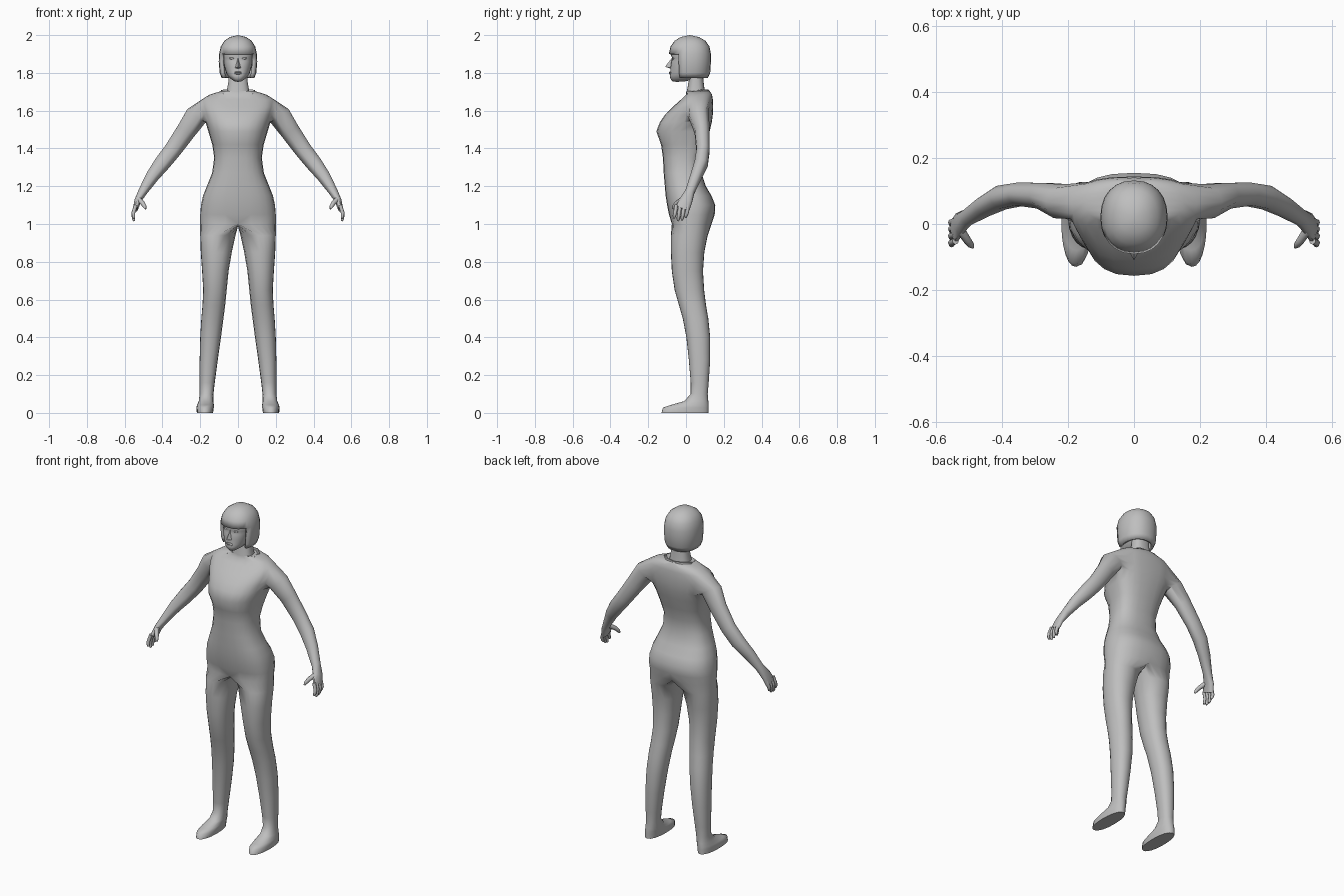
import bpy, bmesh, math
from mathutils import Vector, Matrix

if "Cube" in bpy.data.objects:
    bpy.data.objects.remove(bpy.data.objects["Cube"])

grey = bpy.data.materials.new("plain grey")
grey.diffuse_color = (0.52, 0.52, 0.52, 1)
grey.use_nodes = True
grey.node_tree.nodes["Principled BSDF"].inputs["Base Color"].default_value = grey.diffuse_color
N = 13    # points on a half ring, front to back


def spow(v, e):
    return math.copysign(abs(v) ** e, v)


def half_ring(z, w, yf, yb, yc, e=0.8):
    """Right half of a cross-section, from the front midline to the back."""
    pts = []
    for i in range(N):
        t = math.pi * i / (N - 1)
        c = spow(math.cos(t), e) if i != (N - 1) / 2 else 0
        x = 0 if i in (0, N - 1) else w * math.sin(t) ** e
        pts.append(Vector((x, yc - c * ((yc - yf) if c > 0 else (yb - yc)), z)))
    return pts


def leg_ring(z, xi, xo, yf, yb, e=0.9):
    """Closed ring: outer half first, then the inner half back to front."""
    cx, rx, cy, ry = (xi + xo) / 2, (xo - xi) / 2, (yf + yb) / 2, (yb - yf) / 2
    ts = [math.pi * i / (N - 1) for i in range(N)]
    ts += [math.pi + math.pi * i / 8 for i in range(1, 8)]
    return [Vector((cx + rx * spow(math.sin(t), e), cy - ry * spow(math.cos(t), e), z)) for t in ts]


def tube_rings(path, angles):
    """Elliptical rings along a list of (centre, y radius, upper radius)."""
    cs = [Vector(p[0]) for p in path]
    out = []
    for i, (c, ru, rv) in enumerate(path):
        d = (cs[min(i + 1, len(cs) - 1)] - cs[max(i - 1, 0)]).normalized()
        u = (Vector((0, 1, 0)) - d * d.y).normalized()
        v = d.cross(u)
        out.append([cs[i] + u * ru * math.cos(a) + v * rv * math.sin(a) for a in angles])
    return out


def add(bm, pts):
    return [bm.verts.new(p) for p in pts]


def skin(bm, rows, closed, skip=lambda r, c: False):
    for r in range(len(rows) - 1):
        a, b = rows[r], rows[r + 1]
        n = len(a)
        for c in range(n if closed else n - 1):
            if not skip(r, c):
                d = (c + 1) % n
                bm.faces.new((a[c], a[d], b[d], b[c]))


def tube(bm, path, sides=8):
    rows = [add(bm, r) for r in tube_rings(path, [2 * math.pi * i / sides for i in range(sides)])]
    skin(bm, rows, True)
    bm.faces.new(rows[0])
    bm.faces.new(rows[-1])


def finish(bm, name, angle=60, mirror=True):
    bmesh.ops.remove_doubles(bm, verts=bm.verts, dist=1e-5)
    if mirror:
        bmesh.ops.mirror(bm, geom=bm.verts[:] + bm.edges[:] + bm.faces[:],
                         matrix=Matrix.Identity(4), merge_dist=1e-4, axis='X')
    bmesh.ops.recalc_face_normals(bm, faces=bm.faces)
    me = bpy.data.meshes.new(name)
    bm.to_mesh(me)
    bm.free()
    me.materials.append(grey)
    ob = bpy.data.objects.new(name, me)
    bpy.context.collection.objects.link(ob)
    bpy.ops.object.select_all(action='DESELECT')
    ob.select_set(True)
    bpy.context.view_layer.objects.active = ob
    bpy.ops.object.shade_smooth_by_angle(angle=math.radians(angle))
    return ob


# Torso and neck: z, half width, front y, back y, y of the widest point
torso = [(1.0, .2, -.075, .135, .02), (1.05, .2, -.09, .152, .02), (1.1, .196, -.1, .155, .02),
         (1.15, .185, -.108, .135, .01), (1.2, .165, -.112, .105, 0), (1.27, .137, -.118, .082, -.01),
         (1.35, .126, -.122, .085, 0), (1.42, .136, -.132, .105, .02), (1.49, .157, -.157, .125, .03),
         (1.54, .172, -.138, .137, .055), (1.58, .184, -.11, .142, .06), (1.62, .197, -.07, .144, .06),
         (1.66, .19, -.025, .142, .06), (1.685, .15, 0, .138, .065), (1.705, .085, .002, .125, .06),
         (1.7, .06, .004, .1, .05), (1.76, .05, .015, .092, .05), (1.82, .05, .02, .09, .05)]
bm = bmesh.new()
rows = [add(bm, half_ring(*r)) for r in torso]
C0, C1, R0, R1 = 5, 9, 9, 12     # arm opening in the torso grid
skin(bm, rows, False, lambda r, c: R0 <= r < R1 and C0 <= c < C1)

# Arm and palm, growing out of the opening
hole = [rows[R0][c] for c in range(C0, C1)] + [rows[r][C1] for r in range(R0, R1)]
hole += [rows[R1][c] for c in range(C1, C0, -1)] + [rows[r][C0] for r in range(R1, R0, -1)]
angles = [math.atan2(v.co.z - 1.6, v.co.y - .06) for v in hole]
arm = [((.218, .068, 1.575), .056, .06), ((.275, .085, 1.492), .042, .052), ((.345, .09, 1.392), .037, .046),
       ((.402, .08, 1.32), .038, .043), ((.455, .052, 1.25), .032, .035), ((.505, .02, 1.17), .026, .024),
       ((.53, 0, 1.125), .036, .018), ((.543, -.02, 1.08), .04, .014)]
arm_rows = [add(bm, r) for r in tube_rings(arm, angles)]
skin(bm, [hole] + arm_rows, True)
bm.faces.new(arm_rows[-1])

# Legs and feet: z, inner x, outer x, front y, back y
legs = [(.94, .013, .2, -.08, .115), (.85, .033, .197, -.08, .097), (.75, .05, .19, -.075, .09),
        (.65, .06, .184, -.06, .096), (.57, .068, .188, -.037, .106), (.5, .077, .194, -.017, .118),
        (.4, .09, .2, .002, .128), (.28, .107, .203, .015, .128), (.16, .123, .203, .025, .12),
        (.1, .13, .203, .025, .115), (.062, .13, .208, -.01, .118), (.042, .128, .217, -.08, .12),
        (.028, .128, .22, -.122, .12), (0, .132, .218, -.13, .12)]
crotch = [(0, .135 - .21 * i / 8, 1.0 - .012 * math.sin(math.pi * i / 8)) for i in range(1, 8)]
leg_rows = [rows[0] + add(bm, crotch)] + [add(bm, leg_ring(*r)) for r in legs]
skin(bm, leg_rows, True)
bm.faces.new(leg_rows[-1])
finish(bm, "body")

# Fingers and thumbs
bm = bmesh.new()
for y, tip in ((-.052, 1.03), (-.031, 1.016), (-.01, 1.02), (.01, 1.034)):
    tube(bm, [((.541, y, 1.1), .01, .01), ((.554, y - .005, 1.06), .01, .01),
              ((.553, y - .01, tip + .012), .009, .009), ((.549, y - .012, tip), .005, .005)])
tube(bm, [((.525, -.02, 1.13), .014, .014), ((.505, -.05, 1.11), .012, .012),
          ((.494, -.064, 1.092), .01, .01), ((.489, -.07, 1.08), .005, .005)])
finish(bm, "fingers")

# Face
face = [(1.752, 0, -.05, -.05, -.05), (1.756, .02, -.072, 0, -.03), (1.768, .038, -.082, .05, -.01),
        (1.785, .054, -.086, .07, 0), (1.8, .062, -.082, .08, .01), (1.83, .071, -.083, .09, .01),
        (1.86, .077, -.078, .1, .02), (1.878, .08, -.073, .1, .02), (1.895, .082, -.081, .1, .02),
        (1.93, .076, -.068, .1, .02)]
bm = bmesh.new()
skin(bm, [add(bm, half_ring(*r)) for r in face], False)
finish(bm, "face")

# Nose wedge
bm = bmesh.new()
top, tip, base, side, inner = add(bm, [(0, -.072, 1.882), (0, -.111, 1.833), (0, -.08, 1.822),
                                       (.016, -.08, 1.826), (.007, -.07, 1.878)])
bm.faces.new((top, tip, side, inner))
bm.faces.new((tip, base, side))
finish(bm, "nose")


# Eyes and lips as flattened balls
def ball(name, spots, size):
    b = bmesh.new()
    for s in spots:
        m = Matrix.Translation(s) @ Matrix.Diagonal((*size, 1))
        bmesh.ops.create_uvsphere(b, u_segments=12, v_segments=6, radius=1, matrix=m)
    finish(b, name, mirror=False)


ball("eyes", [(.032, -.066, 1.877), (-.032, -.066, 1.877)], (.014, .008, .006))
ball("lips", [(0, -.083, 1.803), (0, -.082, 1.796)], (.02, .008, .004))

# Bobbed hair with a fringe: face opening left out of the lower rows
hair = [(1.772, .086, -.08, .115, .02), (1.8, .097, -.086, .128, .02), (1.86, .102, -.09, .132, .02),
        (1.9, .1, -.091, .132, .02), (1.94, .091, -.082, .124, .02), (1.97, .072, -.06, .103, .02),
        (1.99, .042, -.028, .068, .02), (2.0, 0, .02, .02, .02)]
bm = bmesh.new()
skin(bm, [add(bm, half_ring(*r, .9)) for r in hair], False, lambda r, c: r < 3 and c < 4)
ob = finish(bm, "hair", 50)
mod = ob.modifiers.new("thickness", 'SOLIDIFY')
mod.thickness, mod.offset = .016, -1

# Neckline edge around the back of the collar
bm = bmesh.new()
tube(bm, [((0, .118, 1.702), .008, .008), ((.05, .11, 1.706), .008, .008),
          ((.085, .075, 1.704), .007, .007), ((.085, .035, 1.7), .006, .006),
          ((.075, .008, 1.688), .004, .004)], 6)
finish(bm, "collar")
